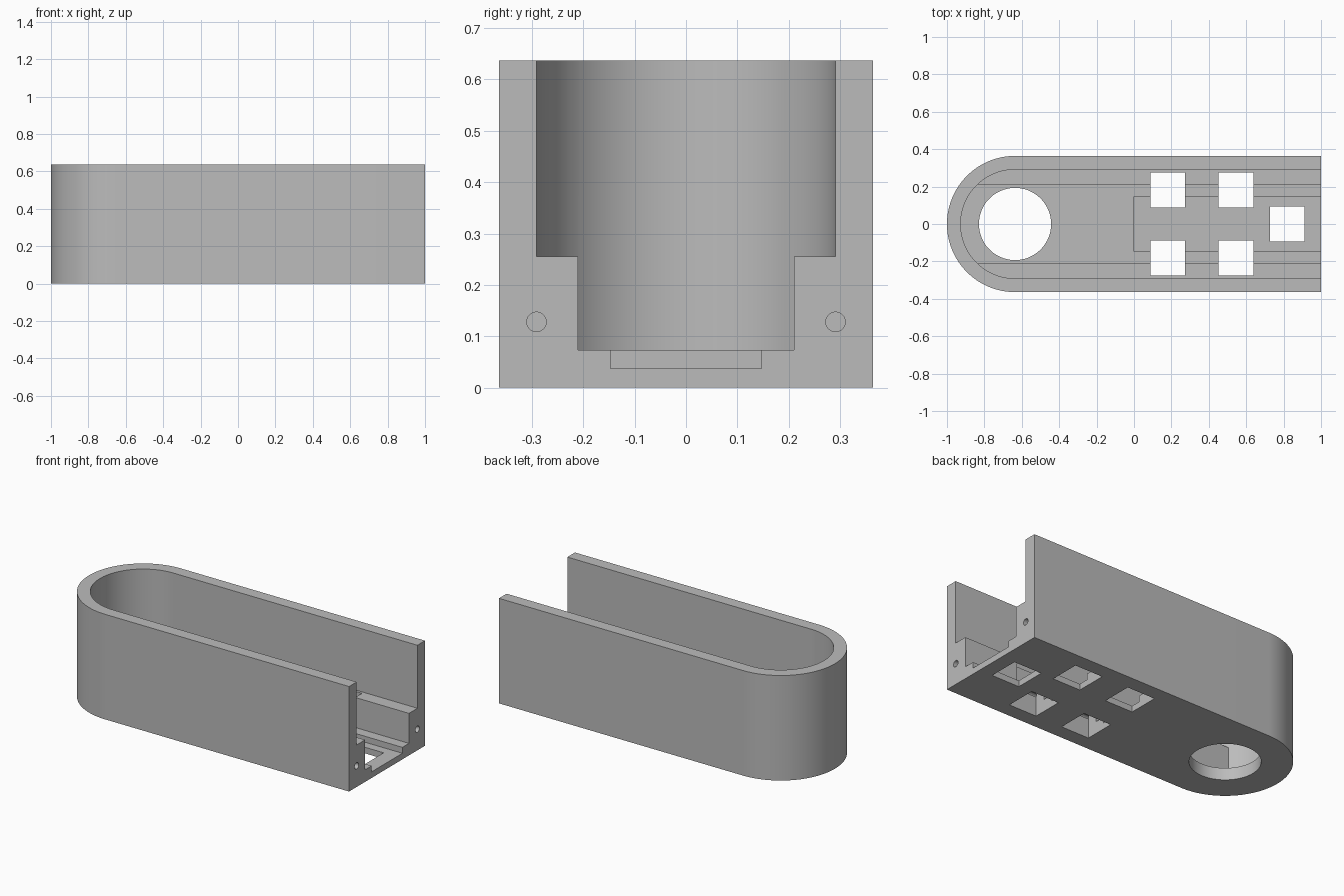
import bpy, bmesh, math

if "Cube" in bpy.data.objects:
    bpy.data.objects.remove(bpy.data.objects["Cube"], do_unlink=True)

WIDTH, HEIGHT = 0.364, 0.637      # outer half width, height
ARC_X = -1 + WIDTH                # centre of the rounded end
INNER, SLOT = 0.291, 0.21         # half widths of upper and lower cavity
LEDGE, FLOOR, GROOVE = 0.255, 0.073, 0.037

grey = bpy.data.materials.new("plain grey")
grey.use_nodes = True
grey.diffuse_color = (0.5, 0.5, 0.5, 1)
grey.node_tree.nodes["Principled BSDF"].inputs["Base Color"].default_value = (0.5, 0.5, 0.5, 1)


def prism(name, outline, z0, z1):
    """Extrude an outline of (x, y) points upward."""
    bm = bmesh.new()
    face = bm.faces.new([bm.verts.new((x, y, z0)) for x, y in outline])
    top = bmesh.ops.extrude_face_region(bm, geom=[face])["geom"]
    for v in top:
        if isinstance(v, bmesh.types.BMVert):
            v.co.z = z1
    bmesh.ops.recalc_face_normals(bm, faces=bm.faces)
    mesh = bpy.data.meshes.new(name)
    bm.to_mesh(mesh)
    bm.free()
    mesh.materials.append(grey)
    obj = bpy.data.objects.new(name, mesh)
    bpy.context.collection.objects.link(obj)
    return obj


def u_outline(radius, end_x, limit=None):
    """Half-round end with straight sides; limit trims it to a narrower width."""
    angles = [math.pi * (0.5 + i / 64) for i in range(65)]
    trim = math.asin(SLOT / INNER)
    angles = sorted(angles + [math.pi - trim, math.pi + trim])
    pts = [(ARC_X + radius * math.cos(a), radius * math.sin(a)) for a in angles]
    if limit:
        pts = [p for p in pts if abs(p[1]) <= limit + 1e-6]
    return [(end_x, pts[0][1])] + pts + [(end_x, pts[-1][1])]


def box(x0, x1, y0, y1):
    return [(x0, y0), (x1, y0), (x1, y1), (x0, y1)]


housing = prism("housing", u_outline(WIDTH, 1), 0, HEIGHT)

# Upper cavity, lower slot and shallow floor groove, all open at one end
cutters = [
    prism("upper_cavity", u_outline(INNER, 1.1), LEDGE, 0.8),
    prism("lower_slot", u_outline(INNER, 1.1, SLOT), FLOOR, LEDGE + 0.1),
    prism("floor_groove", box(0, 1.1, -0.147, 0.147), GROOVE, FLOOR + 0.05),
]

# Round floor opening
ring = [(ARC_X + 0.193 * math.cos(a), 0.193 * math.sin(a))
        for a in (math.tau * i / 96 for i in range(96))]
cutters.append(prism("round_opening", ring, -0.1, 0.15))

# Square floor openings
for x, y in [(0.181, 0.182), (0.181, -0.182), (0.546, 0.182), (0.546, -0.182), (0.819, 0)]:
    h = 0.093
    cutters.append(prism("square_opening", box(x - h, x + h, y - h, y + h), -0.1, 0.4))

# Screw holes running in from the open end
for side in (-1, 1):
    circle = [(0.019 * math.cos(a), 0.019 * math.sin(a))
              for a in (math.tau * i / 32 for i in range(32))]
    hole = prism("screw_hole", circle, 0, 1.1)
    hole.rotation_euler.y = math.pi / 2
    hole.location = (0, side * INNER, 0.128)
    cutters.append(hole)

for cutter in cutters:
    cutter.hide_render = True
    mod = housing.modifiers.new(cutter.name, "BOOLEAN")
    mod.operation, mod.solver, mod.object = "DIFFERENCE", "EXACT", cutter

# Apply the cuts, then drop the cutters
bpy.context.view_layer.objects.active = housing
housing.select_set(True)
for mod in list(housing.modifiers):
    bpy.ops.object.modifier_apply(modifier=mod.name)
for cutter in cutters:
    bpy.data.objects.remove(cutter, do_unlink=True)
bpy.ops.object.shade_smooth_by_angle(angle=math.radians(30))
